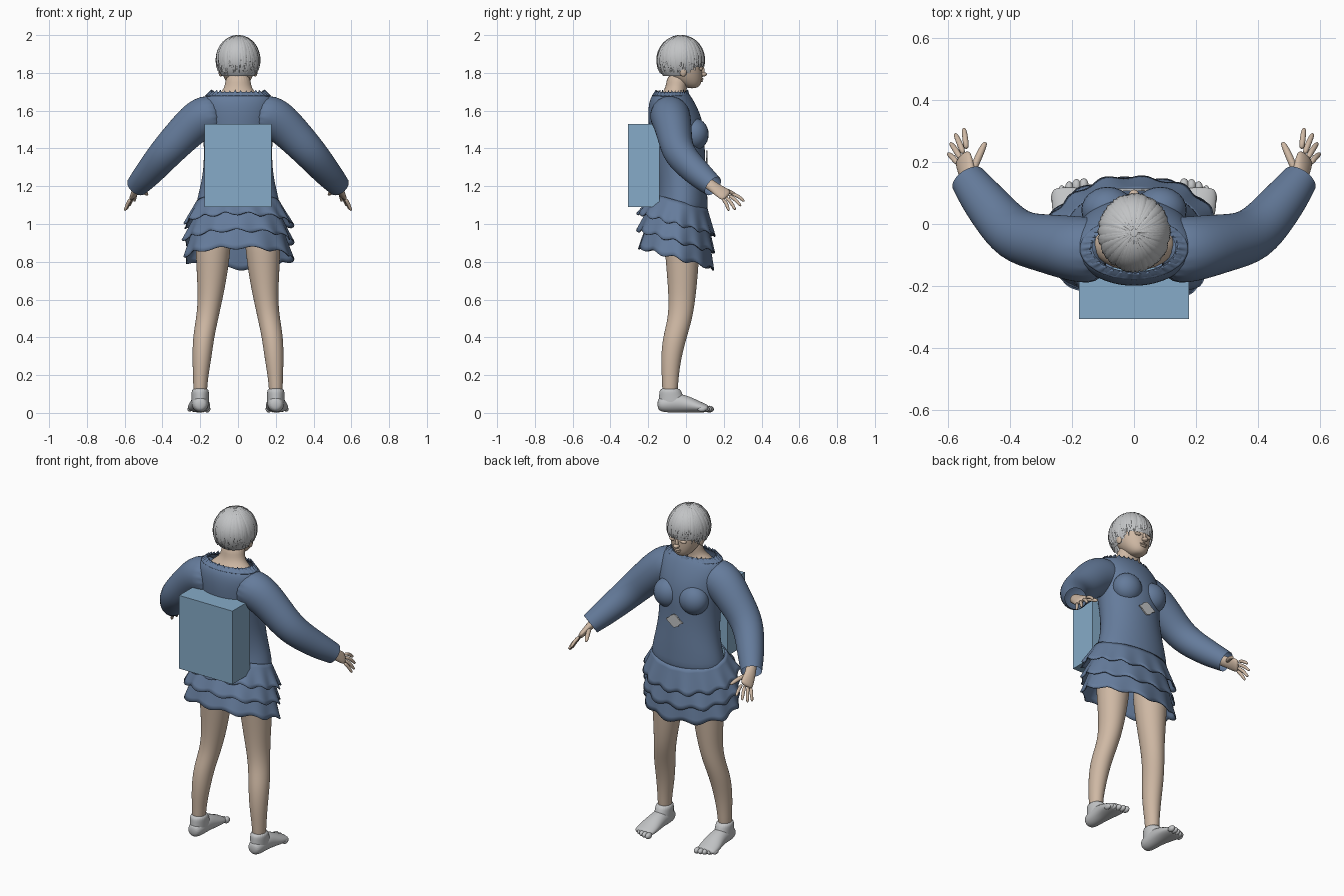
import bpy, bmesh, math, random
from mathutils import Vector

random.seed(4)
if "Cube" in bpy.data.objects:
    bpy.data.objects.remove(bpy.data.objects["Cube"])


def material(name, rgb):
    m = bpy.data.materials.new(name)
    m.use_nodes = True
    m.diffuse_color = (*rgb, 1)
    m.node_tree.nodes["Principled BSDF"].inputs["Base Color"].default_value = (*rgb, 1)
    return m


SKIN = material("skin", (0.62, 0.48, 0.37))
DRESS = material("dress blue", (0.13, 0.2, 0.33))
PACK = material("pack blue", (0.24, 0.41, 0.58))
GREY = material("light grey", (0.54, 0.55, 0.56))


def finish(name, bm, mat, mirror=False, subsurf=0, smooth=True):
    bmesh.ops.recalc_face_normals(bm, faces=bm.faces)
    for f in bm.faces:
        f.smooth = smooth
    me = bpy.data.meshes.new(name)
    bm.to_mesh(me)
    bm.free()
    me.materials.append(mat)
    ob = bpy.data.objects.new(name, me)
    bpy.context.collection.objects.link(ob)
    if mirror:
        ob.modifiers.new("mirror", 'MIRROR').use_mirror_merge = False
    if subsurf:
        s = ob.modifiers.new("subsurf", 'SUBSURF')
        s.levels = s.render_levels = subsurf
    return ob


def skin_rings(bm, rings, caps=(True, True)):
    rows = [[bm.verts.new(p) for p in r] for r in rings]
    n = len(rows[0])
    for a, b in zip(rows, rows[1:]):
        for i in range(n):
            bm.faces.new((a[i], a[(i + 1) % n], b[(i + 1) % n], b[i]))
    for row, cap in zip((rows[0], rows[-1]), caps):
        if cap:
            bm.faces.new(row)


def circle(n):
    return [(math.cos(k * math.tau / n), math.sin(k * math.tau / n)) for k in range(n)]


def limb(bm, stations, up, n=14, caps=(True, True)):
    """Tube through (x, y, z, half width, half depth) stations."""
    pts = [Vector(s[:3]) for s in stations]
    rings = []
    for i, s in enumerate(stations):
        t = (pts[min(i + 1, len(pts) - 1)] - pts[max(i - 1, 0)]).normalized()
        u = t.cross(Vector(up)).normalized()
        v = u.cross(t)
        rings.append([pts[i] + u * s[3] * c + v * s[4] * d for c, d in circle(n)])
    skin_rings(bm, rings, caps)


def upright(name, rows, mat, mirror=False, caps=(True, True), n=24):
    """Body loft from (z, x centre, half width, back y, front y) rows."""
    bm = bmesh.new()
    rings = [[(cx + rx * c, (yb + yf) / 2 + (yf - yb) / 2 * s, z) for c, s in circle(n)]
             for z, cx, rx, yb, yf in rows]
    skin_rings(bm, rings, caps)
    return finish(name, bm, mat, mirror, 2)


def blob(bm, centre, radii, seg=16):
    new = bmesh.ops.create_uvsphere(bm, u_segments=seg, v_segments=seg // 2 + 2, radius=1)["verts"]
    for v in new:
        v.co = Vector(centre) + Vector([a * b for a, b in zip(v.co, radii)])


def frill(name, top, bottom, tilt, waves, ripple, jag=0.0, n=120):
    """Flared band from (z, rx, ry, cy) at the top to the same at the hem."""
    bm = bmesh.new()
    rings = []
    for k in range(7):
        t = k / 6
        z, rx, ry, cy = [a + (b - a) * t for a, b in zip(top, bottom)]
        ring = []
        for i, (c, s) in enumerate(circle(n)):
            a = i * math.tau / n
            w = 1 + ripple * t * (math.sin(waves * a) + 0.5 * math.sin((waves // 2) * a + 1))
            y = cy + ry * w * s
            ring.append((rx * w * c, y, z - tilt * (y - cy) + jag * t * (i % 4 == 0)
                         + 0.3 * ripple * t * math.sin(waves * a + 2)))
        rings.append(ring)
    skin_rings(bm, rings, (False, False))
    ob = finish(name, bm, DRESS)
    ob.modifiers.new("thickness", 'SOLIDIFY').thickness = 0.006


# Dress body, bust, sleeves and tiers
upright("dress_body", [
    (1.02, 0, .235, -.18, .12), (1.12, 0, .222, -.155, .115), (1.2, 0, .2, -.15, .112),
    (1.3, 0, .183, -.165, .105), (1.4, 0, .182, -.185, .1), (1.48, 0, .187, -.195, .1),
    (1.56, 0, .195, -.202, .085), (1.63, 0, .2, -.2, .055), (1.68, 0, .18, -.185, .025),
    (1.7, 0, .135, -.155, .005)], DRESS, caps=(True, False))
bm = bmesh.new()
blob(bm, (.085, .045, 1.475), (.085, .075, .085), 24)
finish("bust", bm, DRESS, True)
bm = bmesh.new()
limb(bm, [(.08, -.09, 1.58, .11, .11), (.19, -.082, 1.575, .118, .108), (.29, -.06, 1.475, .1, .094),
          (.385, -.045, 1.375, .09, .087), (.46, .045, 1.285, .078, .076), (.5, .095, 1.24, .07, .068),
          (.535, .143, 1.2, .06, .058)], (0, 1, .3), 18, (True, False))
finish("sleeve", bm, DRESS, True, 2)
frill("skirt_tier_top", (1.12, .22, .145, -.03), (1.0, .287, .205, -.05), .28, 14, .03)
frill("skirt_tier_middle", (1.04, .23, .16, -.04), (.91, .288, .207, -.055), .28, 12, .03)
frill("skirt_tier_bottom", (.97, .24, .165, -.04), (.82, .288, .198, -.055), .28, 10, .03)
frill("collar", (1.68, .175, .1, -.08), (1.695, .14, .085, -.075), 0, 8, .01, .014)

# Belly patch
bm = bmesh.new()
outline = [(r * 0.056 * c, 0.106, 1.35 + r * 0.042 * s)
           for (c, s), r in zip(circle(12), [1, .7, .8, .95, .75, .7] * 2)]
skin_rings(bm, [outline, [(x, y + 0.008, z) for x, y, z in outline]])
finish("belly_patch", bm, GREY, smooth=False)

# Back pack
bm = bmesh.new()
bmesh.ops.create_cube(bm, size=1)
for v in bm.verts:
    v.co = Vector((v.co.x * .354, v.co.y * .166 - .223, v.co.z * .44 + 1.31))
finish("back_pack", bm, PACK, smooth=False)

# Legs
upright("leg", [
    (.98, .13, .1, -.12, .08), (.85, .132, .092, -.112, .072), (.72, .138, .08, -.1, .062),
    (.6, .147, .065, -.092, .05), (.5, .163, .059, -.095, .034), (.4, .183, .057, -.124, .004),
    (.28, .192, .05, -.134, -.028), (.16, .2, .037, -.126, -.042), (.07, .2, .036, -.126, -.045)],
    SKIN, True)

# Socked feet with toes
upright("sock_cuff", [(.135, .2, .046, -.14, -.03), (.1, .2, .046, -.142, -.02),
                      (.06, .2, .046, -.145, .0), (.03, .2, .045, -.145, .01)], GREY, True)
bm = bmesh.new()
limb(bm, [(.2, -.152, .045, .026, .028), (.2, -.125, .045, .045, .044), (.2, -.05, .055, .047, .053),
          (.202, .01, .045, .054, .044), (.206, .06, .033, .062, .032), (.208, .105, .024, .058, .022),
          (.208, .118, .022, .05, .016)], (0, 0, 1), 18)
finish("sock_foot", bm, GREY, True, 2)
bm = bmesh.new()
for i in range(5):
    blob(bm, (.162 + .0235 * i, .124 - .005 * i * i / 2, .02), (.016 - .001 * i, .024, .018 - .001 * i), 12)
finish("sock_toes", bm, GREY, True)

# Hands
along, across = Vector((.03, .1, -.06)).normalized(), Vector((.05, -.085, -.05)).normalized()
normal = along.cross(across)
bm = bmesh.new()
limb(bm, [(.5, .09, 1.235, .034, .03), (.53, .14, 1.2, .031, .024), (.539, .168, 1.18, .036, .02),
          (.548, .2, 1.16, .041, .017), (.555, .222, 1.145, .038, .013)], normal)
knuckle = Vector((.554, .216, 1.148))
tips = [(.549, .31, 1.12), (.577, .292, 1.095), (.592, .262, 1.075), (.6, .228, 1.07)]
fingers = [(knuckle + across * (i - 1.5) * .02, Vector(t), .0105) for i, t in enumerate(tips)]
fingers.append((Vector((.525, .16, 1.188)), Vector((.479, .265, 1.155)), .0135))
for a, b, r in fingers:
    bend = a.lerp(b, .5) + Vector((0, .004, .007))
    limb(bm, [(*a, r, r), (*bend, r, r), (*a.lerp(b, .88), r * .85, r * .85), (*b, r * .45, r * .45)],
         normal, 8)
finish("hand", bm, SKIN, True, 1)

# Neck, head and face
upright("neck", [(1.6, 0, .14, -.16, .03), (1.67, 0, .135, -.15, .012), (1.695, 0, .09, -.125, .0),
                 (1.73, 0, .068, -.105, .008), (1.8, 0, .064, -.1, .02)], SKIN)
upright("head", [(1.718, 0, .024, .01, .055), (1.735, 0, .05, -.03, .078), (1.77, 0, .074, -.08, .086),
                 (1.81, 0, .088, -.1, .088), (1.86, 0, .096, -.12, .088), (1.93, 0, .08, -.1, .06)], SKIN)
bm = bmesh.new()
blob(bm, (0, .085, 1.806), (.01, .014, .03))
blob(bm, (0, .092, 1.793), (.017, .019, .012))
blob(bm, (0, .08, 1.768), (.024, .012, .006))
blob(bm, (0, .078, 1.758), (.02, .012, .007))
for side in (-1, 1):
    blob(bm, (side * .092, -.015, 1.81), (.012, .02, .03))
    blob(bm, (side * .035, .077, 1.822), (.02, .012, .01))
finish("face_features", bm, SKIN)

# Hair: a cap trimmed around the face, covered in tapering locks
CENTRE, RADII = Vector((0, -.028, 1.868)), (.114, .124, .127)
bm = bmesh.new()
blob(bm, CENTRE, RADII, 40)
low = [f for f in bm.faces
       if f.calc_center_median().z < 1.79 + .045 * max(0, min(1, f.calc_center_median().y / .06))]
bmesh.ops.delete(bm, geom=low, context='FACES')
finish("hair_cap", bm, GREY)


def on_scalp(theta, a, k):
    d = (math.sin(theta) * math.cos(a), math.sin(theta) * math.sin(a), math.cos(theta))
    return CENTRE + Vector([r * k * c for r, c in zip(RADII, d)])


bm = bmesh.new()
for i in range(110):
    a0 = i * 2.39996
    front = max(0, math.sin(a0))
    end = random.uniform(1.75, 2.2) - .3 * front ** 2
    lift, swirl = random.uniform(1.005, 1.035), random.uniform(-.1, .3)
    rows = []
    for k in range(10):
        t = k / 9
        theta, a = .1 + (end - .1) * t, a0 + swirl * t
        w = .13 * (1 - t ** 3) + .008
        rows.append([bm.verts.new(on_scalp(theta, a + o * w, lift + h))
                     for o, h in ((-1, -.02), (0, .015), (1, -.02))])
    for p, q in zip(rows, rows[1:]):
        for j in (0, 1):
            bm.faces.new((p[j], p[j + 1], q[j + 1], q[j]))
finish("hair_locks", bm, GREY)
